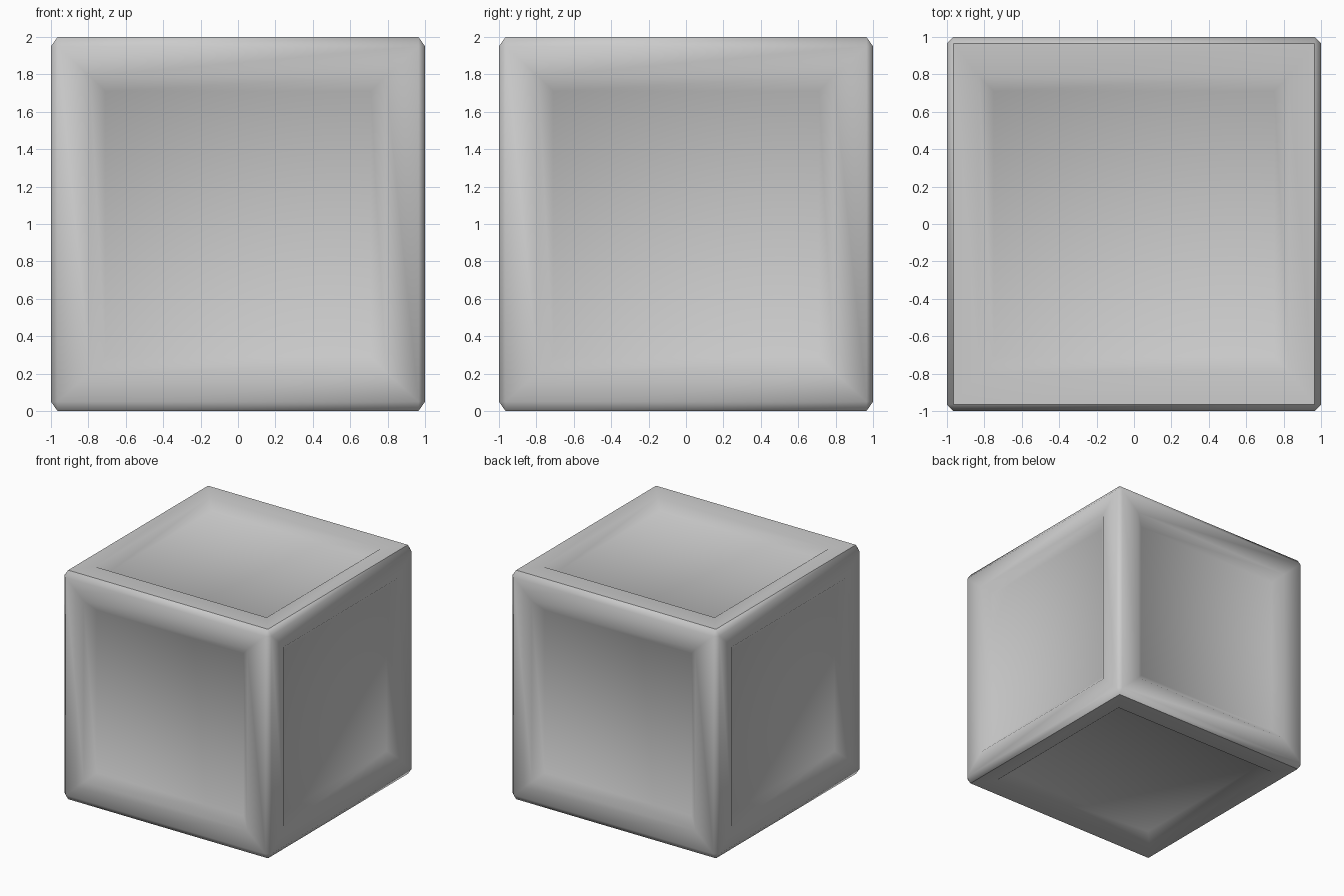
import bpy, bmesh, math
from mathutils import Vector

if "Cube" in bpy.data.objects:
    bpy.data.objects.remove(bpy.data.objects["Cube"])

DEPTH = 0.062

bm = bmesh.new()
bmesh.ops.create_cube(bm, size=2)

# chamfered outer edges, slightly taller on the top and bottom rims
bmesh.ops.bevel(bm, geom=bm.edges[:], offset=0.035, offset_type='OFFSET',
                segments=1, profile=0.5, affect='EDGES')
for v in bm.verts:
    if abs(v.co.z) < 0.99:
        v.co.z = math.copysign(0.95, v.co.z)
bm.normal_update()


def place_ring(face, axis, half_a, half_b, depth):
    """Set the size and depth of a panel ring on one cube side."""
    a, b = [i for i in range(3) if i != axis]
    for v in face.verts:
        v.co[a] = math.copysign(half_a, v.co[a])
        v.co[b] = math.copysign(half_b, v.co[b])
        v.co[axis] = math.copysign(1 - depth, v.co[axis])


# sunken panel with sloped walls on each of the six sides
sides = [f for f in bm.faces if f.calc_area() > 1]
for f in sides:
    axis = max(range(3), key=lambda i: abs(f.normal[i]))
    wide = 0.83 if axis == 2 else 0.79
    bmesh.ops.inset_individual(bm, faces=[f], thickness=0.1)
    place_ring(f, axis, wide, 0.79, 0)
    bmesh.ops.inset_individual(bm, faces=[f], thickness=0.05)
    place_ring(f, axis, wide - 0.08, 0.71, DEPTH)

# stand the crate on the floor
bmesh.ops.translate(bm, verts=bm.verts[:], vec=Vector((0, 0, 1)))
bmesh.ops.recalc_face_normals(bm, faces=bm.faces[:])

mesh = bpy.data.meshes.new("crate")
bm.to_mesh(mesh)
bm.free()
crate = bpy.data.objects.new("crate", mesh)
bpy.context.collection.objects.link(crate)
bpy.context.view_layer.objects.active = crate
crate.select_set(True)
bpy.ops.object.shade_smooth_by_angle(angle=math.radians(42))
